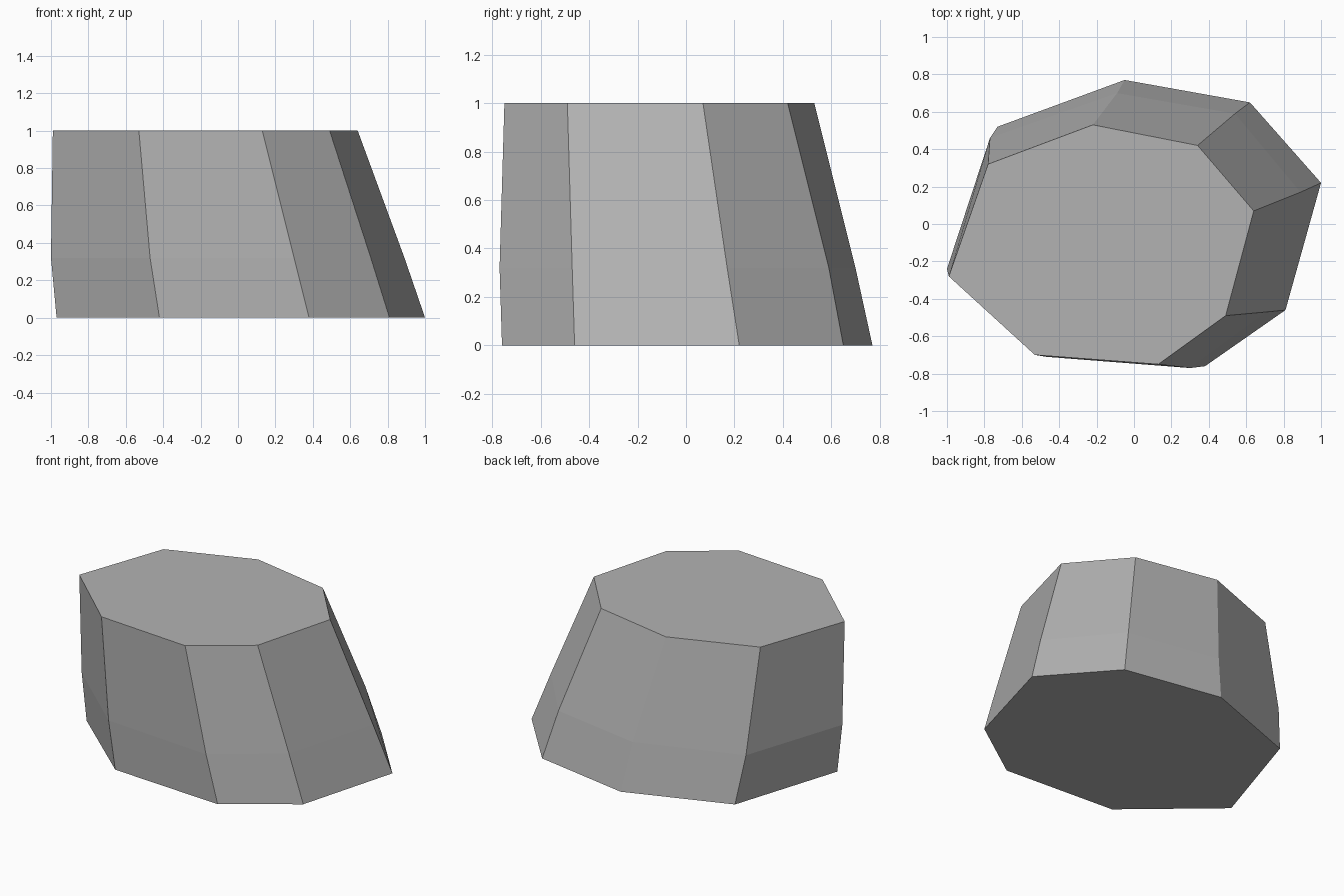
import bpy
import bmesh

default_cube = bpy.data.objects.get("Cube")
if default_cube:
    bpy.data.objects.remove(default_cube, do_unlink=True)


def make_material(name, colour):
    material = bpy.data.materials.new(name)
    material.diffuse_color = colour
    material.use_nodes = True
    for node in material.node_tree.nodes:
        if node.type == "BSDF_PRINCIPLED":
            node.inputs["Base Color"].default_value = colour
    return material


def add_ring(bm, height, outline):
    return [bm.verts.new((x, y, height)) for x, y in outline]


def bridge(bm, lower, upper):
    for i in range(len(lower)):
        j = (i + 1) % len(lower)
        bm.faces.new((lower[i], lower[j], upper[j], upper[i]))


# Leaning eight-sided boulder: foot, waist and flat top outlines
foot = [(.38, -.76), (.81, -.46), (1, .22), (.62, .65),
        (-.05, .77), (-.73, .52), (-.97, -.23), (-.42, -.71)]
waist = [(.3, -.77), (.71, -.47), (.89, .17), (.54, .59),
         (-.09, .7), (-.77, .46), (-1, -.24), (-.47, -.71)]
top = [(.13, -.75), (.49, -.49), (.64, .07), (.34, .42),
       (-.22, .53), (-.78, .32), (-.99, -.28), (-.53, -.7)]

bm = bmesh.new()
rings = [add_ring(bm, height, outline)
         for height, outline in ((0, foot), (.32, waist), (1, top))]
for lower, upper in zip(rings, rings[1:]):
    bridge(bm, lower, upper)

# Flat caps
bm.faces.new(list(reversed(rings[0])))
bm.faces.new(rings[-1])
bmesh.ops.recalc_face_normals(bm, faces=bm.faces[:])

mesh = bpy.data.meshes.new("boulder")
bm.to_mesh(mesh)
bm.free()
mesh.materials.append(make_material("stone grey", (.45, .45, .45, 1)))
boulder = bpy.data.objects.new("boulder", mesh)
bpy.context.collection.objects.link(boulder)
